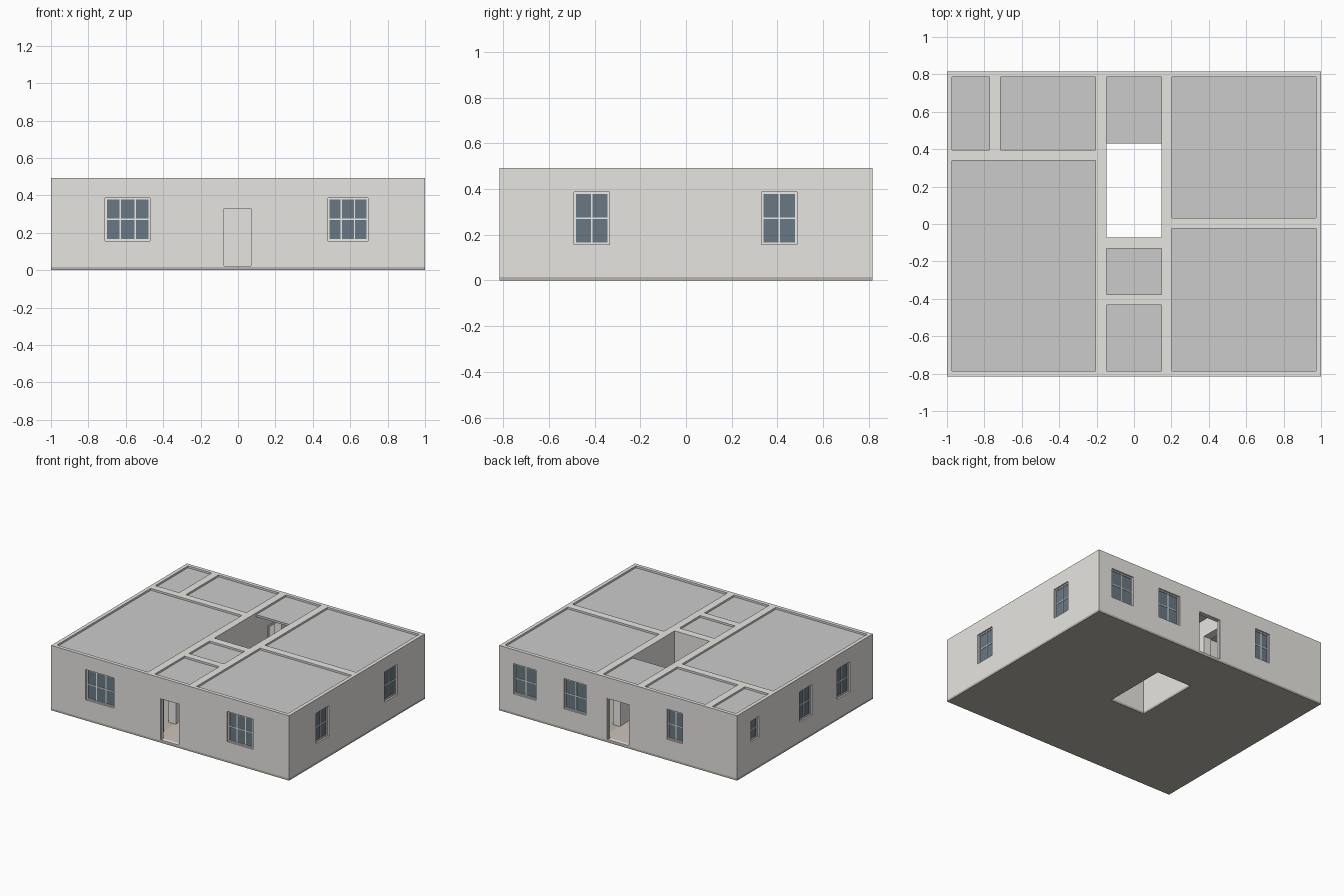
import bpy, bmesh
from mathutils import Vector, Matrix

if "Cube" in bpy.data.objects:
    bpy.data.objects.remove(bpy.data.objects["Cube"])

X, Y, H, FLOOR = 1.0, 0.815, 0.493, 0.016
T = 0.028                                   # outer wall thickness


def material(name, rgb):
    m = bpy.data.materials.new(name)
    m.diffuse_color = (*rgb, 1)
    m.use_nodes = True
    m.node_tree.nodes["Principled BSDF"].inputs["Base Color"].default_value = m.diffuse_color
    return m


WALL = material("plaster", (0.8, 0.785, 0.755))
CEIL = material("ceiling_grey", (0.69, 0.69, 0.69))
FRAME = material("frame_white", (0.84, 0.83, 0.8))
GLASS = material("dark_glass", (0.14, 0.19, 0.23))
SLAB = material("slab_brown", (0.5, 0.47, 0.42))
BOARD = material("floor_brown", (0.62, 0.54, 0.49))


def boxes(name, spans, mat=None):
    """One object made of boxes, each given as two opposite corners."""
    bm = bmesh.new()
    for a, b in spans:
        a, b = Vector(a), Vector(b)
        size = [abs(q) for q in b - a]
        bmesh.ops.create_cube(bm, size=1, matrix=Matrix.Translation((a + b) / 2)
                              @ Matrix.Diagonal((*size, 1)))
    me = bpy.data.meshes.new(name)
    bm.to_mesh(me)
    bm.free()
    ob = bpy.data.objects.new(name, me)
    bpy.context.collection.objects.link(ob)
    if mat:
        me.materials.append(mat)
    return ob


def cut(ob, spans):
    cutter = boxes("cutter", spans)
    cutter.hide_render = True
    mod = ob.modifiers.new("cut", 'BOOLEAN')
    mod.object, mod.operation, mod.solver = cutter, 'DIFFERENCE', 'EXACT'
    bpy.context.view_layer.objects.active = ob
    bpy.ops.object.modifier_apply(modifier=mod.name)
    bpy.data.objects.remove(cutter)


# Map (position along wall, depth inward, height) to world for each side
SIDES = {
    "front": lambda u, d, z: (u, -Y + d, z),
    "back": lambda u, d, z: (u, Y - d, z),
    "right": lambda u, d, z: (X - d, u, z),
    "left": lambda u, d, z: (-X + d, u, z),
}

# Windows: side, start, end, sill, head, panes across
Z0, Z1 = 0.157, 0.387
WINDOWS = [
    ("front", -0.71, -0.47, Z0, Z1, 3), ("front", 0.48, 0.695, Z0, Z1, 3),
    ("right", -0.49, -0.335, Z0, Z1, 2), ("right", 0.33, 0.485, Z0, Z1, 2),
    ("back", 0.69, 0.88, Z0, Z1, 2), ("back", 0.27, 0.457, Z0, Z1, 2),
    ("back", -0.54, -0.41, Z0, Z1, 2),
    ("left", 0.55, 0.647, 0.23, Z1, 2), ("left", -0.084, 0.066, Z0, Z1, 2),
    ("left", -0.54, -0.383, Z0, Z1, 2),
]
DOORS = [("front", -0.08, 0.075), ("back", -0.092, 0.092)]

# Rooms: x0, x1, y0, y1
XI, YI = X - T, Y - T
ROOMS = [
    (-XI, -0.205, -YI, 0.34), (-XI, -0.772, 0.396, YI), (-0.715, -0.205, 0.396, YI),
    (0.203, XI, 0.032, YI), (0.203, XI, -YI, -0.025),
    (-0.148, 0.146, -YI, -0.432), (-0.148, 0.146, -0.378, -0.13),
    (-0.148, 0.146, -0.072, YI),
]
STAIR_Y = 0.43

# Walls: solid block, rooms removed, then openings removed
walls = boxes("walls", [((-X, -Y, FLOOR), (X, Y, H))], WALL)
cut(walls, [((x0, y0, -1), (x1, y1, 1)) for x0, x1, y0, y1 in ROOMS])
openings = []
for side, a, b, lo, hi, n in WINDOWS:
    f = SIDES[side]
    openings.append((f(a, -0.1, lo), f(b, T + 0.01, hi)))
for side, a, b in DOORS:
    f = SIDES[side]
    openings.append((f(a, -0.1, -0.1), f(b, T + 0.01, 0.335)))
inner_doors = [(s, y) for s in (-1, 1) for y in (-0.61, 0.655)]
for s, y in inner_doors:
    openings.append(((s * 0.13, y - 0.08, -0.1), (s * 0.22, y + 0.08, 0.335)))
cut(walls, openings)

# Floor slab with stairwell hole, and floor covering in the hall
HX0, HX1, HY0 = -0.148, 0.146, -0.072
boxes("floor_slab", [
    ((-X, -Y, 0), (HX0, Y, FLOOR)), ((HX1, -Y, 0), (X, Y, FLOOR)),
    ((HX0, -Y, 0), (HX1, HY0, FLOOR)), ((HX0, STAIR_Y, 0), (HX1, Y, FLOOR))], SLAB)
boxes("hall_floor", [
    ((HX0, -YI, FLOOR), (HX1, -0.432, FLOOR + 0.003)),
    ((HX0, STAIR_Y, FLOOR), (HX1, YI, FLOOR + 0.003))], BOARD)

# Ceilings sit slightly below the wall tops; the stairwell stays open
for i, (x0, x1, y0, y1) in enumerate(ROOMS):
    if i == len(ROOMS) - 1:
        y0 = STAIR_Y
    boxes(f"ceiling_{i + 1}", [((x0, y0, H - 0.03), (x1, y1, H - 0.014))], CEIL)

# Windows: recessed frame, glazing bars and glass
W, BAR = 0.009, 0.007
for i, (side, a, b, lo, hi, n) in enumerate(WINDOWS):
    f = SIDES[side]
    parts = [(a, a + W, lo, hi), (b - W, b, lo, hi),
             (a + W, b - W, lo, lo + W), (a + W, b - W, hi - W, hi)]
    mid = (lo + hi) / 2
    bars = [(a + W, b - W, mid - BAR / 2, mid + BAR / 2)]
    for k in range(1, n):
        u = a + (b - a) * k / n
        bars.append((u - BAR / 2, u + BAR / 2, lo + W, hi - W))
    spans = [(f(p, 0.012, r), f(q, T, s)) for p, q, r, s in parts]
    spans += [(f(p, 0.015, r), f(q, 0.022, s)) for p, q, r, s in bars]
    boxes(f"{side}_window_{i + 1}_frame", spans, FRAME)
    boxes(f"{side}_window_{i + 1}_glass",
          [(f(a + W, 0.018, lo + W), f(b - W, 0.021, hi - W))], GLASS)

# Door thresholds and jamb linings
for side, a, b in DOORS:
    f = SIDES[side]
    boxes(f"{side}_door_threshold", [(f(a, 0, FLOOR), f(b, T, FLOOR + 0.006))], FRAME)
    j = 0.005
    boxes(f"{side}_door_lining", [
        (f(a, 0.006, FLOOR + 0.006), f(a + j, T, 0.335)),
        (f(b - j, 0.006, FLOOR + 0.006), f(b, T, 0.335)),
        (f(a + j, 0.006, 0.33), f(b - j, T, 0.335))], FRAME)

# Inner door casings
for i, (s, y) in enumerate(inner_doors):
    x0, x1 = s * 0.143, s * 0.207
    boxes(f"inner_door_casing_{i + 1}", [
        ((x0, y - 0.088, FLOOR), (x1, y - 0.072, 0.343)),
        ((x0, y + 0.072, FLOOR), (x1, y + 0.088, 0.343)),
        ((x0, y - 0.072, 0.327), (x1, y + 0.072, 0.343))], FRAME)
